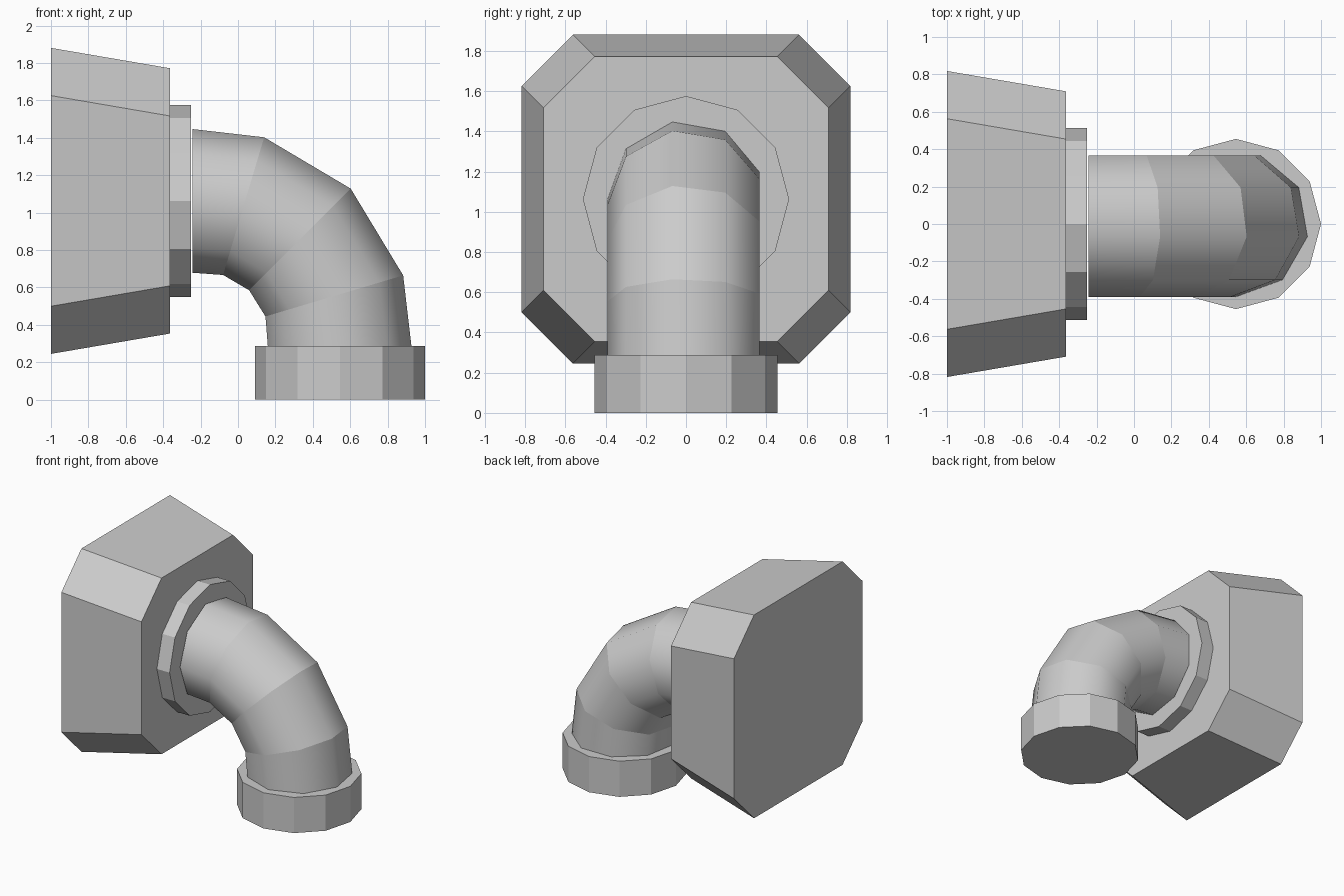
import bpy, bmesh
from math import sin, cos, radians
from mathutils import Vector

cube = bpy.data.objects.get("Cube")
if cube:
    bpy.data.objects.remove(cube, do_unlink=True)

grey = bpy.data.materials.new("plain_grey")
grey.use_nodes = True
grey.diffuse_color = (0.6, 0.6, 0.6, 1)
grey.node_tree.nodes["Principled BSDF"].inputs["Base Color"].default_value = (0.6, 0.6, 0.6, 1)

AXIS_Z = 1.063      # height of the wall outlet
OUTLET_X = 0.545    # centre of the lower outlet


def loft(name, rings, caps=True, smooth=False):
    """Skin a row of equal rings; smooth parts stay creased at each ring."""
    bm = bmesh.new()
    loops = [[bm.verts.new(p) for p in ring] for ring in rings]
    n = len(loops[0])
    for a, b in zip(loops, loops[1:]):
        for i in range(n):
            j = (i + 1) % n
            bm.faces.new((a[i], a[j], b[j], b[i])).smooth = smooth
    if caps:
        bm.faces.new(loops[0])
        bm.faces.new(loops[-1])
    bmesh.ops.recalc_face_normals(bm, faces=bm.faces)
    for loop in loops:
        for i in range(n):
            bm.edges.get((loop[i], loop[(i + 1) % n])).smooth = False
    mesh = bpy.data.meshes.new(name)
    bm.to_mesh(mesh)
    bm.free()
    mesh.materials.append(grey)
    obj = bpy.data.objects.new(name, mesh)
    bpy.context.collection.objects.link(obj)
    return obj


def ring(x, z, radius, sides, tilt):
    """Ring facing +x at tilt 0 and facing down at tilt 90."""
    up = Vector((sin(radians(tilt)), 0, cos(radians(tilt))))
    side = Vector((0, 1, 0))
    angles = [radians(180 + 360 * i / sides) for i in range(sides)]
    return [Vector((x, 0, z)) + radius * (cos(a) * side + sin(a) * up) for a in angles]


def octagon(x, half, corner):
    """Square with cut corners, standing across the x axis."""
    pts = [(half, corner), (corner, half), (-corner, half), (-half, corner),
           (-half, -corner), (-corner, -half), (corner, -half), (half, -corner)]
    return [(x, y, AXIS_Z + z) for y, z in pts]


# Tapered wall block
loft("wall_block", [octagon(-1, 0.818, 0.563), octagon(-0.363, 0.709, 0.454)])

# Round flange against the block
loft("wall_flange", [ring(x, AXIS_Z, 0.513, 12, 0) for x in (-0.363, -0.25)])

# Bent pipe: centre x, centre z, tilt of each ring
path = [(-0.243, 1.063, 0), (0.03, 1.035, 16.6), (0.331, 0.857, 45),
        (0.515, 0.555, 73.4), (0.544, 0.28, 90)]
loft("bent_pipe", [ring(x, z, 0.39, 9, t) for x, z, t in path], caps=False, smooth=True)

# Collar at the lower outlet
loft("outlet_collar", [ring(OUTLET_X, z, 0.455, 12, 90) for z in (0.287, 0)])
